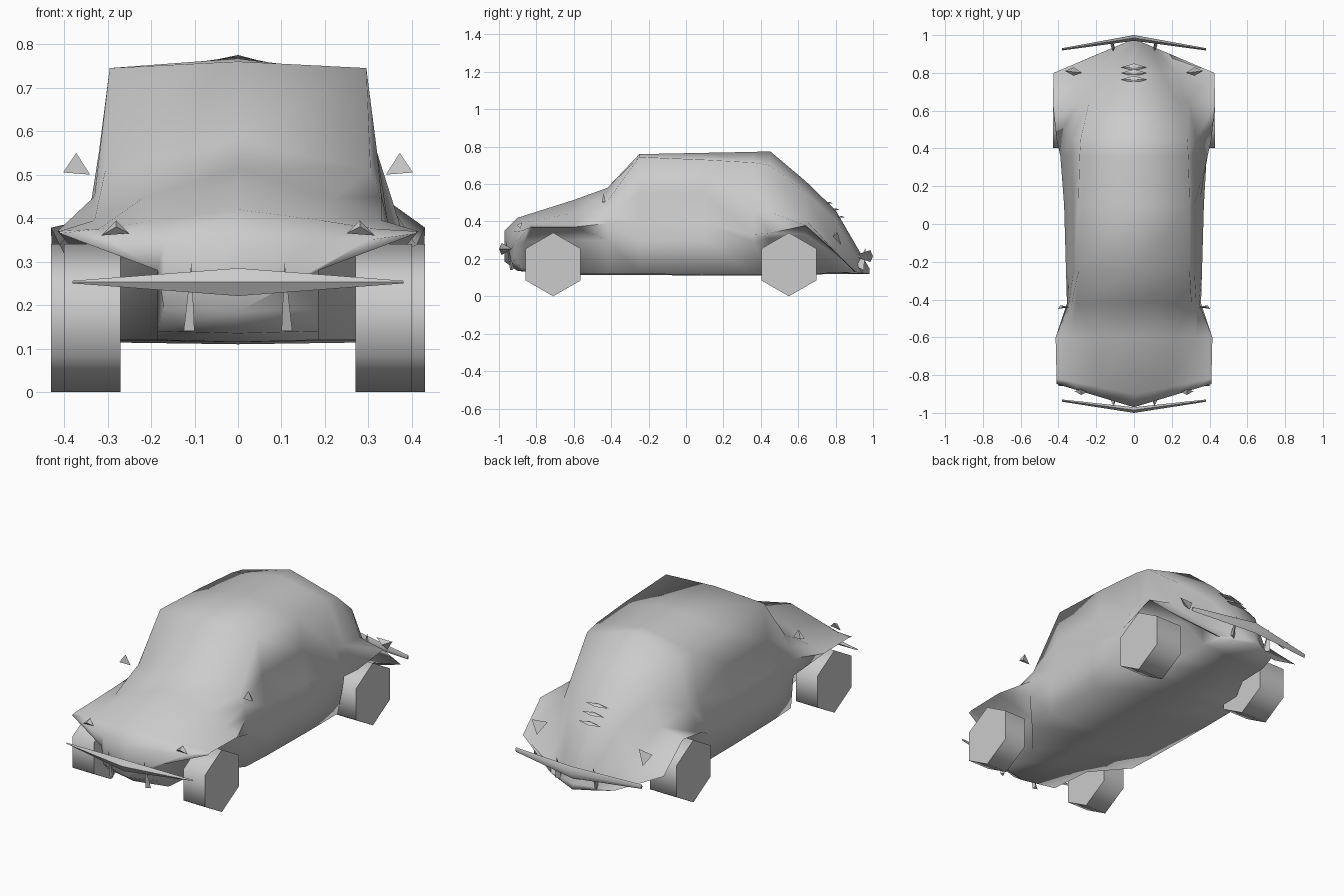
import bpy, bmesh, math
from mathutils import Vector, Matrix

cube = bpy.data.objects.get("Cube")
if cube:
    bpy.data.objects.remove(cube, do_unlink=True)

# One plain grey finish
grey = bpy.data.materials.new("plain_grey")
colour = (0.6, 0.6, 0.6, 1)
grey.use_nodes = True
grey.diffuse_color = colour
for node in grey.node_tree.nodes:
    if node.type == "BSDF_PRINCIPLED":
        node.inputs["Base Color"].default_value = colour


def finish(name, bm, angle=None):
    """Turn a bmesh into a named, coloured object."""
    bmesh.ops.recalc_face_normals(bm, faces=bm.faces)
    mesh = bpy.data.meshes.new(name)
    bm.to_mesh(mesh)
    bm.free()
    mesh.materials.append(grey)
    obj = bpy.data.objects.new(name, mesh)
    bpy.context.collection.objects.link(obj)
    if angle:
        bpy.ops.object.select_all(action="DESELECT")
        obj.select_set(True)
        bpy.context.view_layer.objects.active = obj
        bpy.ops.object.shade_smooth_by_angle(angle=math.radians(angle))
    return obj


def spike(name, base, tip):
    """Three-sided cone with the given base triangle and tip."""
    bm = bmesh.new()
    a, b, c, d = [bm.verts.new(p) for p in (*base, tip)]
    for tri in ((a, b, c), (a, b, d), (b, c, d), (c, a, d)):
        bm.faces.new(tri)
    return finish(name, bm)


def spike_pair(name, base, tip):
    for side, s in (("left", 1), ("right", -1)):
        flip = lambda p: (p[0] * s, p[1], p[2])
        spike(f"{side}_{name}", [flip(p) for p in base], flip(tip))


# Body stations: y, sweep, top z, shoulder, crease, fender edge, inner wall, sill
STATIONS = [
    (-.97, .30, .35, (.17, .345), (.30, .35), (.41, .365), (.185, .28), (.17, .19)),
    (-.90, .20, .42, (.19, .395), (.32, .375), (.41, .37), (.185, .29), (.185, .14)),
    (-.60, 0, .515, (.22, .445), (.33, .395), (.415, .37), (.185, .30), (.185, .12)),
    (-.42, 0, .58, (.305, .51), (.33, .45), (.345, .39), (.355, .30), (.34, .12)),
    (-.25, 0, .76, (.295, .745), (.32, .55), (.34, .39), (.36, .30), (.35, .12)),
    (.10, 0, .767, (.295, .73), (.32, .55), (.345, .39), (.37, .30), (.35, .115)),
    (.36, 0, .772, (.288, .715), (.33, .46), (.39, .33), (.385, .29), (.35, .115)),
    (.45, 0, .775, (.282, .70), (.33, .45), (.41, .338), (.30, .31), (.30, .115)),
    (.64, 0, .615, (.24, .55), (.29, .41), (.43, .378), (.20, .33), (.20, .12)),
    (.80, 0, .46, (.15, .41), (.22, .25), (.425, .235), (.21, .22), (.20, .125)),
    (.98, -.42, .15, (.05, .15), (.10, .142), (.20, .135), (.17, .13), (.10, .125)),
]


def body():
    bm = bmesh.new()
    rings = []
    for y, sweep, top, *side in STATIONS:
        half = [(x, y + sweep * x, z) for x, z in side]
        floor = side[-1][1] - .005
        ring = [(0, y, top), *half, (0, y, floor)]
        ring += [(-x, b, z) for x, b, z in reversed(half)]
        rings.append([bm.verts.new(p) for p in ring])
    n = len(rings[0])
    for r, q in zip(rings, rings[1:]):
        for i in range(n):
            j = (i + 1) % n
            bm.faces.new((r[i], r[j], q[j], q[i]))
    # Nose and tail closures, one half each side
    for r in (rings[0], rings[-1]):
        bm.faces.new(r[:n // 2 + 1])
        bm.faces.new(r[n // 2:] + r[:1])
    finish("body", bm, 95)


body()

# Six-sided wheels, upright on a corner
for end, y, outer in (("front", -.71, .40), ("rear", .55, .43)):
    for side, s in (("left", 1), ("right", -1)):
        bm = bmesh.new()
        place = Matrix.Translation((s * (outer + .27) / 2, y, .17)) @ Matrix.Rotation(math.pi / 2, 4, "Y")
        bmesh.ops.create_cone(bm, cap_ends=True, segments=6, radius1=.17, radius2=.17,
                              depth=outer - .27, matrix=place)
        # Put a corner at the bottom
        if min(v.co.z for v in bm.verts) > .01:
            bmesh.ops.rotate(bm, verts=bm.verts, cent=(0, y, .17),
                             matrix=Matrix.Rotation(math.pi / 6, 3, "X"))
        finish(f"{end}_{side}_wheel", bm, 65)


# Swept bumpers: a diamond section tapering to each tip
def bumper(name, d, z, tip_y, tip_h):
    bm = bmesh.new()
    rings = []
    for x, y, h, t in ((-.38, tip_y, tip_h, .006), (0, .985, .032, .015), (.38, tip_y, tip_h, .006)):
        rings.append([bm.verts.new((x, d * (y + b), z + c))
                      for b, c in ((t, 0), (0, h), (-t, 0), (0, -h))])
    for r, q in zip(rings, rings[1:]):
        for i in range(4):
            j = (i + 1) % 4
            bm.faces.new((r[i], r[j], q[j], q[i]))
    bm.faces.new(rings[0])
    bm.faces.new(rings[-1])
    finish(name, bm, 60)


bumper("front_bumper", -1, .253, .935, .003)
bumper("rear_bumper", 1, .215, .925, .012)

# Small paired fittings
spike_pair("front_overrider", [(.10, -.94, .14), (.125, -.93, .14), (.105, -.92, .15)], (.107, -.965, .30))
spike_pair("rear_overrider", [(.10, .93, .13), (.125, .95, .14), (.11, .91, .16)], (.11, .96, .26))
spike_pair("mirror", [(.34, -.44, .50), (.402, -.45, .505), (.39, -.43, .505)], (.372, -.44, .55))
spike_pair("headlight", [(.25, -.89, .365), (.315, -.885, .36), (.28, -.875, .395)], (.28, -.905, .38))
spike_pair("tail_light", [(.275, .80, .345), (.365, .81, .34), (.32, .83, .275)], (.32, .785, .32))

# Engine lid louvres
for i, (y, z) in enumerate(((.765, .50), (.80, .465), (.83, .425))):
    bm = bmesh.new()
    bmesh.ops.create_cone(bm, cap_ends=True, segments=4, radius1=1, radius2=.3, depth=1)
    bmesh.ops.transform(bm, verts=bm.verts, matrix=Matrix.Translation((0, y, z))
                        @ Matrix.Diagonal(Vector((.07, .02, .008, 1))))
    finish(f"louvre_{i + 1}", bm)
